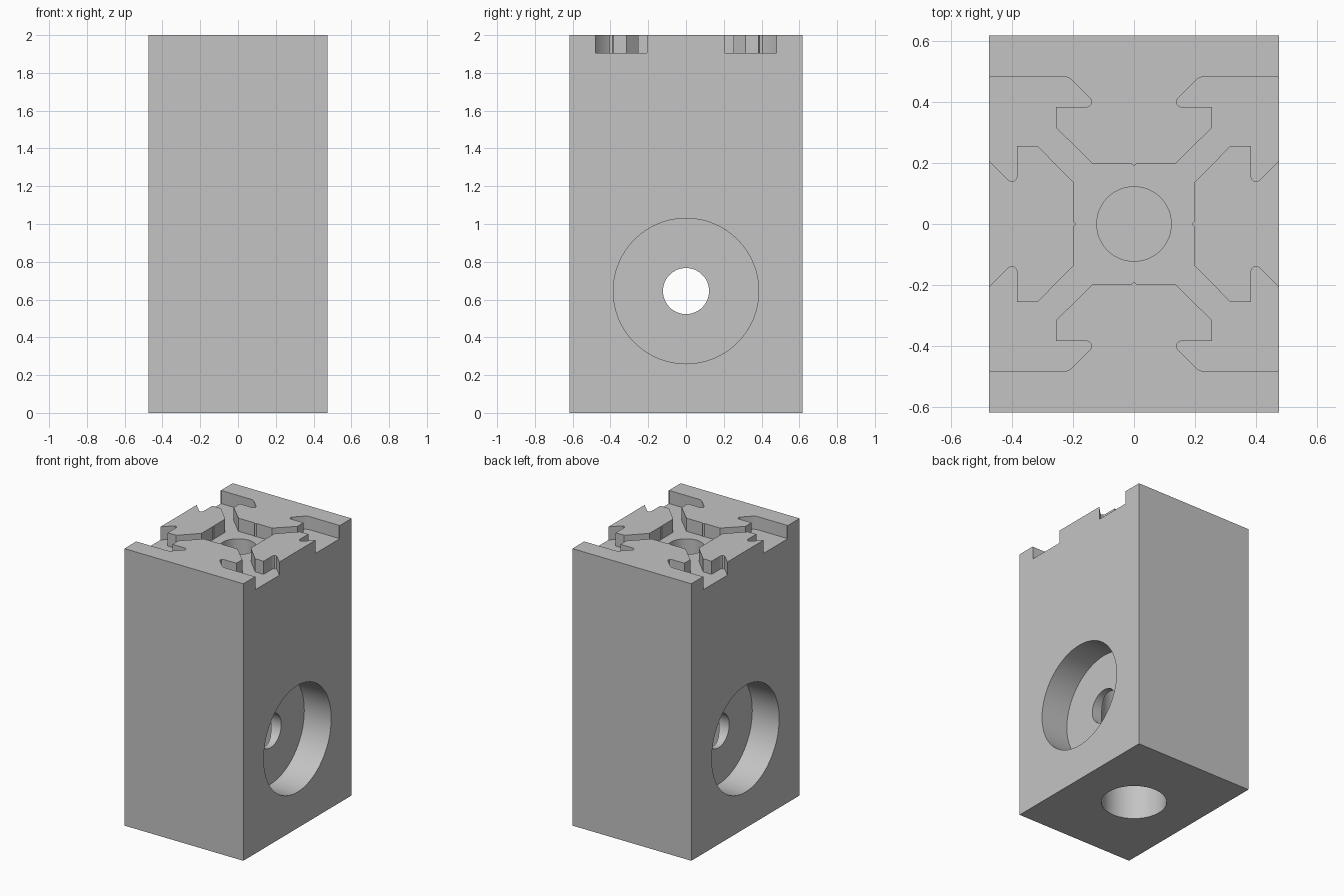
import bpy
import bmesh
from math import pi, radians
from mathutils import Matrix, Vector

cube = bpy.data.objects.get("Cube")
if cube:
    bpy.data.objects.remove(cube, do_unlink=True)

WIDTH, DEPTH, HEIGHT = 0.95, 1.235, 2.0
CROSS_Z = 0.645          # height of the cross bore
BOLT_R = 0.122

grey = bpy.data.materials.new("plain grey")
grey.use_nodes = True
colour = (0.55, 0.55, 0.55, 1)
grey.diffuse_color = colour
grey.node_tree.nodes["Principled BSDF"].inputs["Base Color"].default_value = colour


def make_object(name, bm):
    bmesh.ops.recalc_face_normals(bm, faces=bm.faces)
    mesh = bpy.data.meshes.new(name)
    bm.to_mesh(mesh)
    bm.free()
    obj = bpy.data.objects.new(name, mesh)
    bpy.context.collection.objects.link(obj)
    mesh.materials.append(grey)
    return obj


def bore(name, radius, start, end):
    """Cylinder cutter between two points."""
    start, end = Vector(start), Vector(end)
    axis = end - start
    turn = axis.to_track_quat("Z", "Y").to_matrix().to_4x4()
    bm = bmesh.new()
    bmesh.ops.create_cone(bm, cap_ends=True, segments=64, radius1=radius,
                          radius2=radius, depth=axis.length,
                          matrix=Matrix.Translation((start + end) / 2) @ turn)
    return make_object(name, bm)


def slot_profile(name, bottom, top):
    """Slotted extrusion outline: one eighth, mirrored, then turned four times."""
    eighth = [(0, 0.19), (0.008, 0.197), (0.135, 0.197), (0.255, 0.315),
              (0.255, 0.383), (0.155, 0.383), (0.142, 0.39), (0.139, 0.404),
              (0.145, 0.413), (0.208, 0.476), (0.225, 0.483), (0.47, 0.483)]
    quarter = eighth + [(y, x) for x, y in reversed(eighth)][:-1]
    bm = bmesh.new()
    verts = []
    for i in range(4):
        spin = Matrix.Rotation(-i * pi / 2, 3, "Z")
        verts += [bm.verts.new(spin @ Vector((x, y, bottom))) for x, y in quarter]
    face = bm.faces.new(verts)
    out = bmesh.ops.extrude_face_region(bm, geom=[face])
    raised = [v for v in out["geom"] if isinstance(v, bmesh.types.BMVert)]
    bmesh.ops.translate(bm, verts=raised, vec=(0, 0, top - bottom))
    return make_object(name, bm)


# Solid block
bm = bmesh.new()
bmesh.ops.create_cube(bm, size=1, matrix=Matrix.Translation((0, 0, HEIGHT / 2))
                      @ Matrix.Diagonal((WIDTH, DEPTH, HEIGHT, 1)))
block = make_object("connector_block", bm)

# Recess, bores and counterbores
cutters = [
    slot_profile("profile_recess", 1.905, HEIGHT + 0.1),
    bore("top_bore", BOLT_R, (0, 0, 1.4), (0, 0, 1.95)),
    bore("bottom_bore", 0.217, (0, 0, -0.1), (0, 0, 1.0)),
    bore("cross_bore", BOLT_R, (-0.4, 0, CROSS_Z), (0.4, 0, CROSS_Z)),
]
for side, label in ((1, "left"), (-1, "right")):
    cutters.append(bore(label + "_counterbore", 0.385,
                        (side * 0.26, 0, CROSS_Z), (side * 0.6, 0, CROSS_Z)))

for cutter in cutters:
    cutter.hide_render = True
    cut = block.modifiers.new(cutter.name, "BOOLEAN")
    cut.operation = "DIFFERENCE"
    cut.solver = "EXACT"
    cut.object = cutter

# Bake the cuts and drop the cutters
graph = bpy.context.evaluated_depsgraph_get()
graph.update()
carved = bpy.data.meshes.new_from_object(block.evaluated_get(graph))
block.modifiers.clear()
block.data = carved
for cutter in cutters:
    bpy.data.objects.remove(cutter, do_unlink=True)
carved.materials.clear()
carved.materials.append(grey)
for face in carved.polygons:
    face.material_index = 0

# Smooth bore walls, sharp edges elsewhere
bpy.ops.object.select_all(action="DESELECT")
block.select_set(True)
bpy.context.view_layer.objects.active = block
bpy.ops.object.shade_smooth_by_angle(angle=radians(25))
